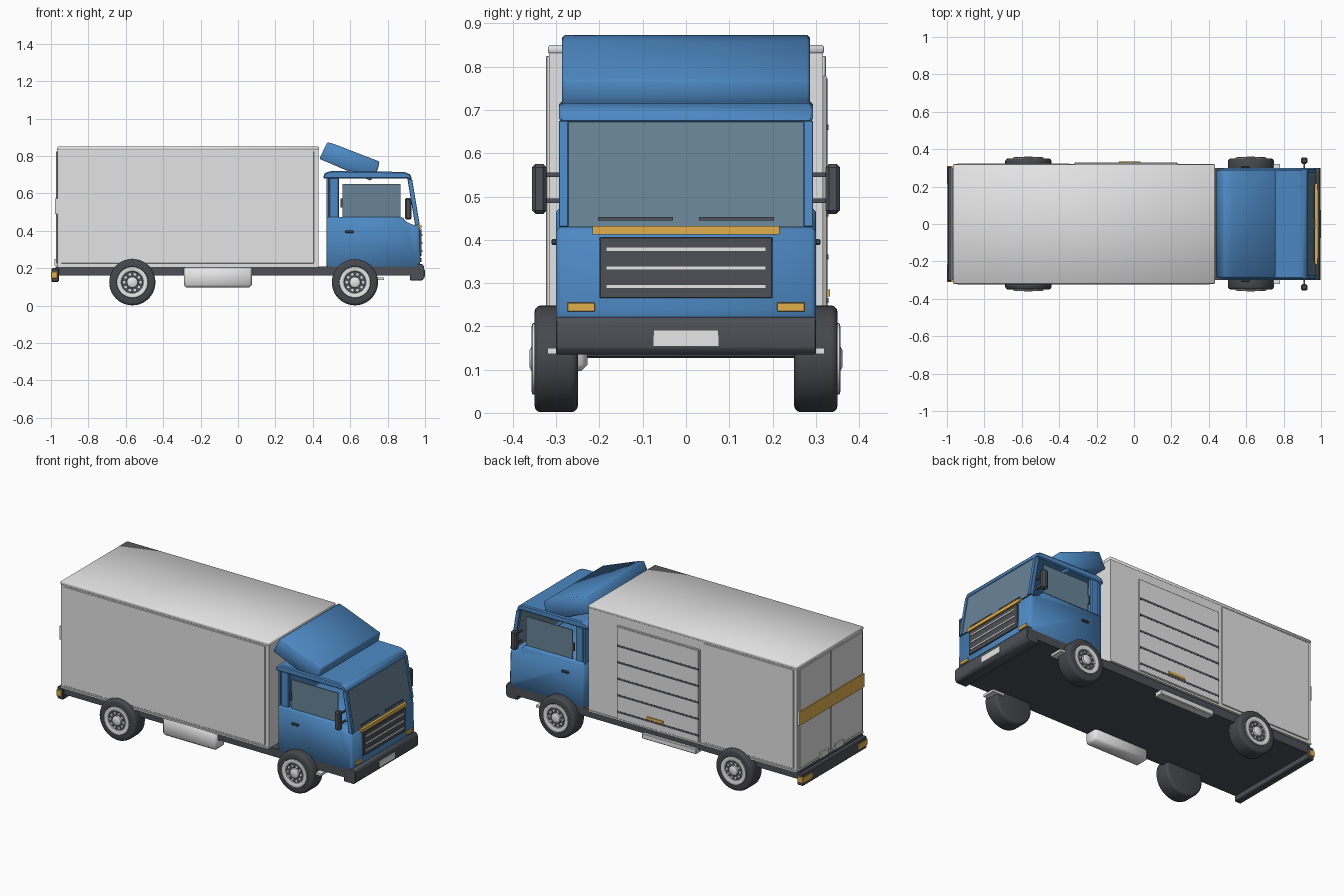
import bpy, bmesh, math
from mathutils import Vector

cube = bpy.data.objects.get("Cube")
if cube:
    bpy.data.objects.remove(cube, do_unlink=True)


def material(name, red, green, blue):
    made = bpy.data.materials.new(name)
    made.use_nodes = True
    colour = (red, green, blue, 1)
    made.diffuse_color = colour
    made.node_tree.nodes["Principled BSDF"].inputs["Base Color"].default_value = colour
    return made


GREY = material("light grey panel", .77, .77, .77)
BLUE = material("cab blue", .075, .25, .55)
DARK = material("dark grey trim", .075, .08, .095)
TYRE = material("tyre rubber", .062, .064, .072)
GLASS = material("window glass", .14, .23, .31)
AMBER = material("amber", .75, .43, .07)
SILVER = material("silver", .8, .8, .8)
SHARP, SOFT = math.radians(35), math.pi


def finish(name, bm, mat, bevel=0, smooth=SHARP):
    if bevel:
        bmesh.ops.bevel(bm, geom=bm.edges[:], offset=bevel, segments=1,
                        affect='EDGES', profile=.5, clamp_overlap=True)
    bmesh.ops.recalc_face_normals(bm, faces=bm.faces[:])
    mesh = bpy.data.meshes.new(name)
    bm.to_mesh(mesh)
    bm.free()
    mesh.materials.append(mat)
    part = bpy.data.objects.new(name, mesh)
    bpy.context.collection.objects.link(part)
    bpy.ops.object.select_all(action='DESELECT')
    part.select_set(True)
    bpy.context.view_layer.objects.active = part
    bpy.ops.object.shade_smooth_by_angle(angle=smooth)


def box(name, mat, x, y, z, bevel=0, smooth=SHARP):
    """Box from its range on each axis; a single y is a half width."""
    ranges = (x, y if isinstance(y, tuple) else (-y, y), z)
    bm = bmesh.new()
    bmesh.ops.create_cube(bm, size=1)
    for v in bm.verts:
        v.co = [max(r) if c > 0 else min(r) for c, r in zip(v.co, ranges)]
    finish(name, bm, mat, bevel, smooth)


def pair(name, mat, x, y, z, bevel=0):
    """The same box on both sides of the truck."""
    for side in (-1, 1):
        box(name, mat, x, (y[0] * side, y[1] * side), z, bevel)


def prism(name, mat, profile, y, bevel=0, smooth=SHARP):
    """Side profile of (x, z) points extruded across the width."""
    start, end = y if isinstance(y, tuple) else (-y, y)
    bm = bmesh.new()
    face = bm.faces.new([bm.verts.new((px, start, pz)) for px, pz in profile])
    grown = bmesh.ops.extrude_face_region(bm, geom=[face])["geom"]
    for v in grown:
        if isinstance(v, bmesh.types.BMVert):
            v.co.y = end
    finish(name, bm, mat, bevel, smooth)


def lathe(name, mat, profile, centre, side, steps=40):
    """Profile of (radius, outward distance) points spun about the axle."""
    bm = bmesh.new()
    verts = [bm.verts.new((radius, out * side, 0)) for radius, out in profile]
    edges = [bm.edges.new(ends) for ends in zip(verts, verts[1:])]
    bmesh.ops.spin(bm, geom=verts + edges, cent=(0, 0, 0), axis=(0, 1, 0),
                   angle=math.tau, steps=steps, use_duplicate=False)
    bmesh.ops.remove_doubles(bm, verts=bm.verts[:], dist=.00001)
    bmesh.ops.translate(bm, verts=bm.verts[:], vec=centre)
    finish(name, bm, mat)


def around(value, thickness):
    """Range centred on a value."""
    return value - thickness / 2, value + thickness / 2


# Shared measures
FLOOR, ROOF, WALL = .21, .85, .317
REAR, FRONT = -.965, .43
CAB_BACK, CAB_HALF, SILL, CAB_TOP = .473, .3, .475, .69
EDGE, THIN = .002, .01

box("chassis", DARK, (REAR - THIN, .95), CAB_HALF, (.16, FLOOR))

# Cargo box, softly shaded roof and side panels
box("cargo_box", GREY, (REAR, FRONT), WALL, (FLOOR, ROOF - THIN))
box("cargo_roof", GREY, (REAR - EDGE, FRONT + EDGE), WALL + EDGE, (.83, ROOF), .004, SOFT)
panel = (.225, .825)
skin = (WALL - EDGE, .323)
box("right_side_panel", GREY, (REAR + .02, .405), (-skin[0], -skin[1]), panel, EDGE)
box("left_rear_panel", GREY, (REAR + .02, -.345), skin, panel, EDGE)
pair("lower_rail", GREY, (REAR, FRONT), (WALL - THIN, .322), around(FLOOR, THIN))

# Slatted side door on the left
door_back, door_front = -.32, .235
box("shutter_frame", GREY, (door_back, door_front), (WALL, .325), (.215, .78), EDGE)
box("shutter_slats", GREY, (door_back + THIN, door_front - THIN), (WALL, .328), (.22, .773))
for i in range(5):
    box("shutter_gap", DARK, (door_back + .005, door_front - .005), (WALL, .329),
        around(.26 + i * .1, .012))
box("shutter_handle", AMBER, (-.08, .035), (WALL, .333), around(.277, .016))

# Rear doors, latches and warning band with plain ends
band, band_half, band_out = (.49, .572), .306, REAR - .013
pair("rear_door", GREY, (REAR - .007, REAR), (.003, CAB_HALF), panel, EDGE)
pair("rear_latch", GREY, (REAR - .015, REAR), (.03, .11), (.215, .25))
pair("rear_band_end", GREY, (band_out, REAR), (band_half, .31), band)
box("rear_door_seam", DARK, (REAR - .005, REAR), .003, panel)
box("rear_band", AMBER, (band_out, REAR), band_half, band)

# Rear bumper with lamps
box("rear_bumper", DARK, (-.998, -.957), band_half, (.127, .2), .005)
pair("rear_lamp", AMBER, (-1, REAR), (.215, .311), (.145, .182), .003)

# Tank on the right, step on the left
box("fuel_tank", SILVER, (-.29, .075), (-WALL, -.228), (.097, FLOOR), .014, SOFT)
box("side_step", SILVER, (-.29, .075), (.265, WALL), (.135, .168), .004)

# Cab lower body with curved window sill, rear wall, roof and deflector
prism("cab_body", BLUE, [(CAB_BACK, .2), (.965, .2), (.976, .23), (.97, FRONT), (.94, FRONT),
                         (.895, .45), (.88, SILL), (CAB_BACK, SILL)], CAB_HALF, THIN, SOFT)
box("cab_rear_wall", BLUE, (CAB_BACK, .495), .28, (SILL, CAB_TOP))
prism("cab_roof", BLUE, [(.455, .68), (.463, .71), (.5, .72), (.89, .715),
                         (.924, .7), (.93, .67), (.9, .68)], .293, .006)
prism("roof_deflector", BLUE, [(.435, .785), (.478, .875), (.53, .858), (.757, .77),
                               (.747, .725), (.71, .668)], .286, .006, SOFT)


def slant(z):
    """Front face of the sloping windscreen at a height."""
    return .967 - (z - FRONT) / 6


def sloped(low, high, back, out):
    """Profile of a plate lying on the windscreen slope."""
    return [(slant(low) - back, low), (slant(low) + out, low),
            (slant(high) + out, high), (slant(high) - back, high)]


# Windscreen, pillars and wipers
prism("windscreen", GLASS, sloped(FRONT, .672, THIN, 0), .275)
for side in (-1, 1):
    prism("front_pillar", BLUE, sloped(FRONT, .675, .02, .005), (.272 * side, .294 * side), EDGE)
    prism("wiper", DARK, sloped(.445, .453, 0, .004), (.03 * side, .203 * side))

# Cab sides, windows and mirrors
pair("rear_pillar", BLUE, (.487, .54), (.262, .288), (SILL - THIN, CAB_TOP), .005)
pair("rear_corner", BLUE, (CAB_BACK, .484), (.262, .29), (SILL - THIN, CAB_TOP))
pair("side_window", GLASS, (.56, .87), (.28, .286), (SILL - THIN, .65))
pair("window_catch", DARK, (.548, .562), (.277, .289), (.525, .572))
pair("door_handle", DARK, (.573, .618), (.298, .311), around(.395, .013), .003)
pair("mirror", DARK, (.892, .928), (.322, .356), (.46, .575), .008)
for z in (.49, .55):
    pair("mirror_arm", DARK, around(.91, THIN), (.27, .33), around(z, THIN))
pair("cab_step", SILVER, (.7, .78), (.24, .32), (.136, .15))

# Lamps, grille, amber strip, bumper and plate
nose = (.96, .982)
pair("headlamp", AMBER, nose, (.21, .275), (.234, .255), EDGE)
box("grille", DARK, nose, .2, (.265, .406), EDGE)
for i in (-1, 0, 1):
    box("grille_bar", SILVER, (.975, .987), .185, around(.335 + i * .043, THIN))
box("amber_strip", AMBER, nose, .216, (.412, .432))
prism("front_bumper", DARK, [(.92, .135), (.985, .135), (.998, .15), (.995, FLOOR),
                             (.985, .222), (.92, .222)], CAB_HALF, EDGE)
box("front_plate", SILVER, (.99, 1), .075, (.155, .191))

# Wheels: tyre with round shoulders, silver rim, dark hub disc, bolts and cap
tyre_radius, shoulder, inner, outer, hub = .1235, .015, .25, .35, .345
arc = [math.radians(angle) for angle in (0, 30, 60, 90)]
rounding = [(tyre_radius - shoulder * (1 - math.sin(a)), shoulder * (1 - math.cos(a))) for a in arc]
tread = ([(0, inner)] + [(r, inner + d) for r, d in rounding]
         + [(r, outer - d) for r, d in reversed(rounding)] + [(.084, outer), (.078, hub)])
for x in (-.565, .625):
    for side in (-1, 1):
        axle = Vector((x, 0, .125))
        lathe("tyre", TYRE, tread, axle, side)
        lathe("rim", SILVER, [(.083, hub), (.082, .355), (.074, .357), (.06, .352), (.056, hub)],
              axle, side)
        lathe("hub_disc", DARK, [(.058, hub + EDGE), (0, hub + EDGE)], axle, side)
        lathe("hub_cap", SILVER, [(.03, hub), (.028, .357), (.018, .362), (0, .362)], axle, side)
        for i in range(10):
            turn = math.tau * i / 10
            bolt = axle + Vector((math.cos(turn), 0, math.sin(turn))) * .044
            lathe("wheel_bolt", SILVER, [(.007, hub), (.007, .353), (0, .353)], bolt, side, 8)
